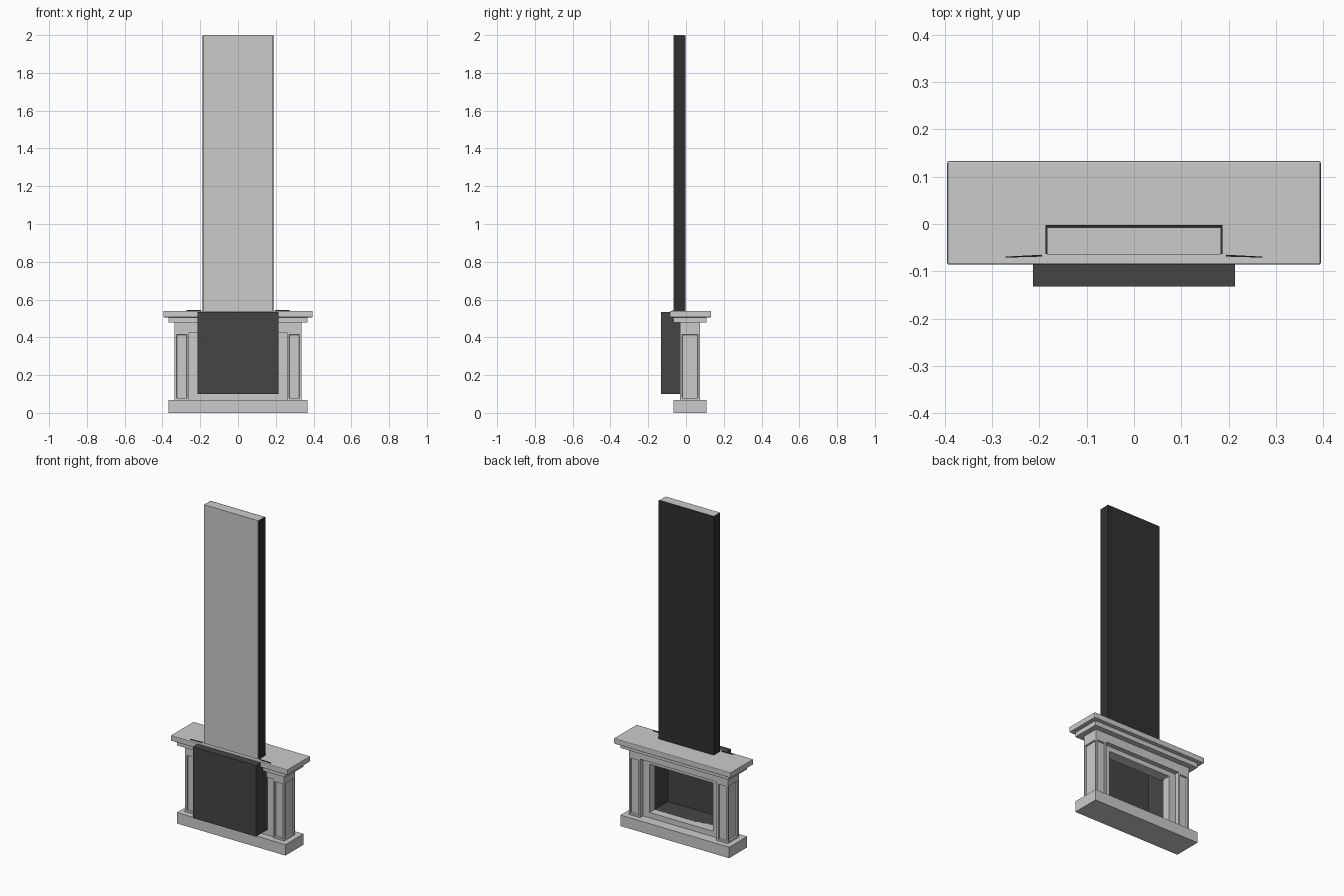
import bpy, bmesh

if "Cube" in bpy.data.objects:
    bpy.data.objects.remove(bpy.data.objects["Cube"])

def material(name, v):
    m = bpy.data.materials.new(name)
    m.diffuse_color = (v, v, v, 1)
    m.use_nodes = True
    m.node_tree.nodes["Principled BSDF"].inputs["Base Color"].default_value = m.diffuse_color
    return m

soot = material("soot_grey", 0.06)
black = material("black_cladding", 0.03)

def box(name, x, y, z, mat=None, edit=None, bevel=0):
    """Box from (min, max) ranges, with an optional bmesh edit."""
    bm = bmesh.new()
    bmesh.ops.create_cube(bm, size=1)
    for v in bm.verts:
        v.co = [r[0] if c < 0 else r[1] for c, r in zip(v.co, (x, y, z))]
    if edit:
        bm.normal_update()
        edit(bm)
    me = bpy.data.meshes.new(name)
    bm.to_mesh(me)
    bm.free()
    ob = bpy.data.objects.new(name, me)
    bpy.context.collection.objects.link(ob)
    if mat:
        me.materials.append(mat)
    if bevel:
        b = ob.modifiers.new("soft_edge", 'BEVEL')
        b.width, b.segments = bevel, 2
    return ob

def side(s, a, b):
    return tuple(sorted((s * a, s * b)))

# Recessed panels on the front, back and outer faces of a column
def panels(s):
    def edit(bm):
        faces = [f for f in bm.faces if abs(f.normal.y) > .9 or f.normal.x * s > .9]
        bmesh.ops.inset_individual(bm, faces=faces, thickness=.015, depth=0)
        bmesh.ops.inset_individual(bm, faces=faces, thickness=.003, depth=-.009)
    return edit

# Opens the room side of the firebox
def open_room_side(bm):
    bmesh.ops.delete(bm, geom=[f for f in bm.faces if f.normal.y > .9], context='FACES')

# Hearth, lintel and mantel
box("hearth_base", (-.368, .368), (-.066, .108), (0, .067))
box("lintel", (-.335, .335), (-.032, .074), (.425, .478))
box("mantel_moulding", (-.368, .368), (-.066, .108), (.478, .506))
box("mantel_shelf", (-.395, .395), (-.086, .133), (.506, .54), bevel=.004)

# Inner frame around the opening
box("frame_top", (-.215, .215), (-.02, .045), (.395, .425))
box("frame_sill", (-.215, .215), (-.02, .045), (.067, .1))

for s, n in ((-1, "left"), (1, "right")):
    box("column_" + n, side(s, .26, .335), (-.032, .074), (.067, .425), edit=panels(s))
    box("frame_" + n, side(s, .215, .26), (-.02, .045), (.067, .425))
    # Chimney side cladding
    box("chimney_side_" + n, side(s, .183, .187), (-.063, -.003), (.54, 1.997), black)

    # Thin dark slivers lying on the shelf
    def taper(bm, s=s):
        for v in bm.verts:
            if abs(v.co.x) > .25:
                v.co.y = -.071 if v.co.y < -.068 else -.069
    box("shelf_sliver_" + n, side(s, .195, .272), (-.069, -.065), (.539, .544), black, taper)

# Firebox
box("firebox", (-.214, .214), (-.132, 0), (.1, .535), soot, open_room_side)

# Chimney breast with dark back cladding
box("chimney_core", (-.183, .183), (-.066, -.008), (.54, 2))
box("chimney_back", (-.187, .187), (-.008, -.002), (.54, 1.999), black)
